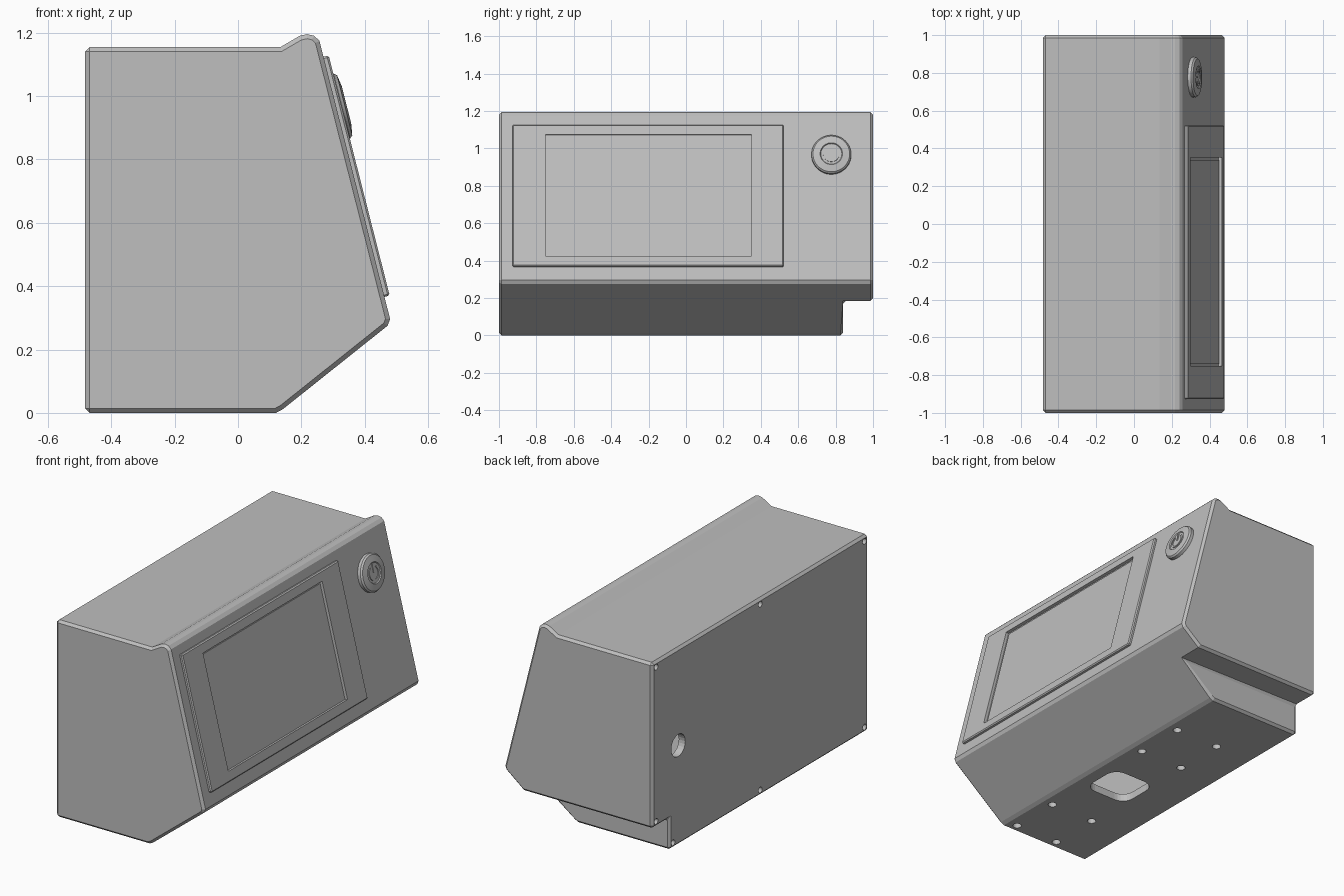
import bpy, bmesh
from math import pi, sin, cos, radians
from mathutils import Matrix, Vector

cube = bpy.data.objects.get("Cube")
if cube:
    bpy.data.objects.remove(cube)

grey = bpy.data.materials.new("light grey plastic")
grey.use_nodes = True
colour = (0.52, 0.52, 0.52, 1)
grey.diffuse_color = colour
grey.node_tree.nodes["Principled BSDF"].inputs["Base Color"].default_value = colour


def frame(origin, u, v, n):
    m = Matrix((u, v, n)).transposed().to_4x4()
    m.translation = origin
    return m


# Working planes: side profile, back panel, underside, sloping front panel
X, Y, Z = Vector((1, 0, 0)), Vector((0, 1, 0)), Vector((0, 0, 1))
SIDE = frame((0, 0, 0), X, Z, -Y)
BACK = frame((-0.48, 0, 0), -Y, Z, -X)
UNDER = frame((0, 0, 0), Y, X, -Z)
low, high = Vector((0.479, 0, 0.3)), Vector((0.257, 0, 1.174))
up = (high - low).normalized()
PANEL = frame(low, Y, up, Y.cross(up))


def finish(name, bm, matrix):
    bmesh.ops.recalc_face_normals(bm, faces=bm.faces)
    mesh = bpy.data.meshes.new(name)
    bm.to_mesh(mesh)
    bm.free()
    mesh.transform(matrix)
    mesh.materials.append(grey)
    ob = bpy.data.objects.new(name, mesh)
    bpy.context.collection.objects.link(ob)
    return ob


def prism(name, outlines, h0, h1, matrix):
    """Extrude closed outlines from h0 to h1 along the plane normal."""
    bm = bmesh.new()
    for pts in outlines:
        face = bm.faces.new([bm.verts.new((a, b, h0)) for a, b in pts])
        top = bmesh.ops.extrude_face_region(bm, geom=[face])["geom"]
        bmesh.ops.translate(bm, vec=(0, 0, h1 - h0),
                            verts=[v for v in top if isinstance(v, bmesh.types.BMVert)])
    return finish(name, bm, matrix)


def rect(a0, a1, b0, b1):
    return [(a0, b0), (a1, b0), (a1, b1), (a0, b1)]


def arc(a, b, r, start=0, end=360, n=24):
    return [(a + r * cos(radians(start + (end - start) * i / n)),
             b + r * sin(radians(start + (end - start) * i / n))) for i in range(n)]


def round_rect(a0, a1, b0, b1, r):
    pts = []
    for k, (a, b) in enumerate([(a1 - r, b1 - r), (a0 + r, b1 - r),
                                (a0 + r, b0 + r), (a1 - r, b0 + r)]):
        pts += arc(a, b, r, 90 * k, 90 * k + 90 + 15, 7)
    return pts


def apply(ob):
    bpy.context.view_layer.update()
    ev = ob.evaluated_get(bpy.context.evaluated_depsgraph_get())
    mesh = bpy.data.meshes.new_from_object(ev)
    ob.modifiers.clear()
    ob.data = mesh


def cut(ob, cutter):
    mod = ob.modifiers.new("cut", "BOOLEAN")
    mod.operation, mod.solver, mod.object = "DIFFERENCE", "EXACT", cutter
    apply(ob)
    bpy.data.objects.remove(cutter)


def bevel(ob, width, angle):
    mod = ob.modifiers.new("bevel", "BEVEL")
    mod.width, mod.segments = width, 1
    mod.limit_method, mod.angle_limit = "ANGLE", radians(angle)
    apply(ob)


# Housing: extruded side profile with a step under the far end
profile = [(-0.482, 0), (0.12, 0), (0.142, 0.012), (0.472, 0.275), (0.48, 0.296),
           (0.257, 1.174), (0.24, 1.19), (0.218, 1.195), (0.195, 1.19),
           (0.135, 1.155), (-0.482, 1.155)]
housing = prism("housing", [profile], -1, 1, SIDE)
cut(housing, prism("step_cutter", [rect(-0.6, 0.6, -0.1, 0.185)], -1.1, -0.84, SIDE))
bevel(housing, 0.014, 70)

# Hollow interior
inside = [(-0.44, 0.045), (0.11, 0.045), (0.42, 0.3), (0.22, 1.11), (-0.44, 1.11)]
cut(housing, prism("cavity_cutter", [inside], -0.79, 0.95, SIDE))

# Underside: screw holes and rounded cable opening
holes = [arc(y, x, 0.024) for y in (-0.943, -0.637, 0.139, 0.448) for x in (0.06, -0.225)]
holes.append(round_rect(-0.37, -0.11, -0.24, 0.045, 0.07))
cut(housing, prism("underside_cutter", holes, -0.06, 0.05, UNDER))

# Back panel: screw holes and power socket
spots = [(y, 1.122) for y in (-0.965, 0, 0.965)]
spots += [(-0.965, 0.033), (0, 0.033), (0.808, 0.033), (0.965, 0.218)]
cut(housing, prism("screw_cutter", [arc(-y, z, 0.017, n=16) for y, z in spots],
                   -0.03, 0.05, BACK))
cut(housing, prism("socket_cutter", [arc(-0.76, 0.585, 0.065)], -0.1, 0.05, BACK))

# Raised screen frame; the housing face shows through as the screen
bezel = prism("screen_bezel", [rect(-0.927, 0.522, 0.068, 0.85)], -0.01, 0.017, PANEL)
bevel(bezel, 0.006, 60)
cut(bezel, prism("screen_cutter", [rect(-0.752, 0.351, 0.125, 0.795)], -0.05, 0.05, PANEL))
screen = prism("screen", [rect(-0.74, 0.339, 0.137, 0.783)], -0.005, 0.004, PANEL)

# Round button, turned from a small section
ring = [(0.106, -0.01), (0.106, 0.018), (0.098, 0.027), (0.06, 0.033),
        (0.056, 0.028), (0, 0.028)]
bm = bmesh.new()
vs = [bm.verts.new((r, 0, h)) for r, h in ring]
es = [bm.edges.new(p) for p in zip(vs, vs[1:])]
bmesh.ops.spin(bm, geom=vs + es, cent=(0, 0, 0), axis=(0, 0, 1),
               angle=2 * pi, steps=48, use_merge=True)
bmesh.ops.remove_doubles(bm, verts=bm.verts, dist=0.0001)
BUTTON = PANEL @ Matrix.Translation((0.777, 0.685, 0))
button = finish("power_button", bm, BUTTON)

# Power mark: open ring and bar
mark = arc(0, 0, 0.044, 125, 415, 30) + arc(0, 0, 0.034, 415, 125, 30)
prism("power_mark", [mark, rect(-0.005, 0.005, 0.005, 0.05)], 0.025, 0.032, BUTTON)

# Smooth shading on the turned button only
bpy.ops.object.select_all(action="DESELECT")
button.select_set(True)
bpy.context.view_layer.objects.active = button
bpy.ops.object.shade_smooth_by_angle(angle=radians(25))
